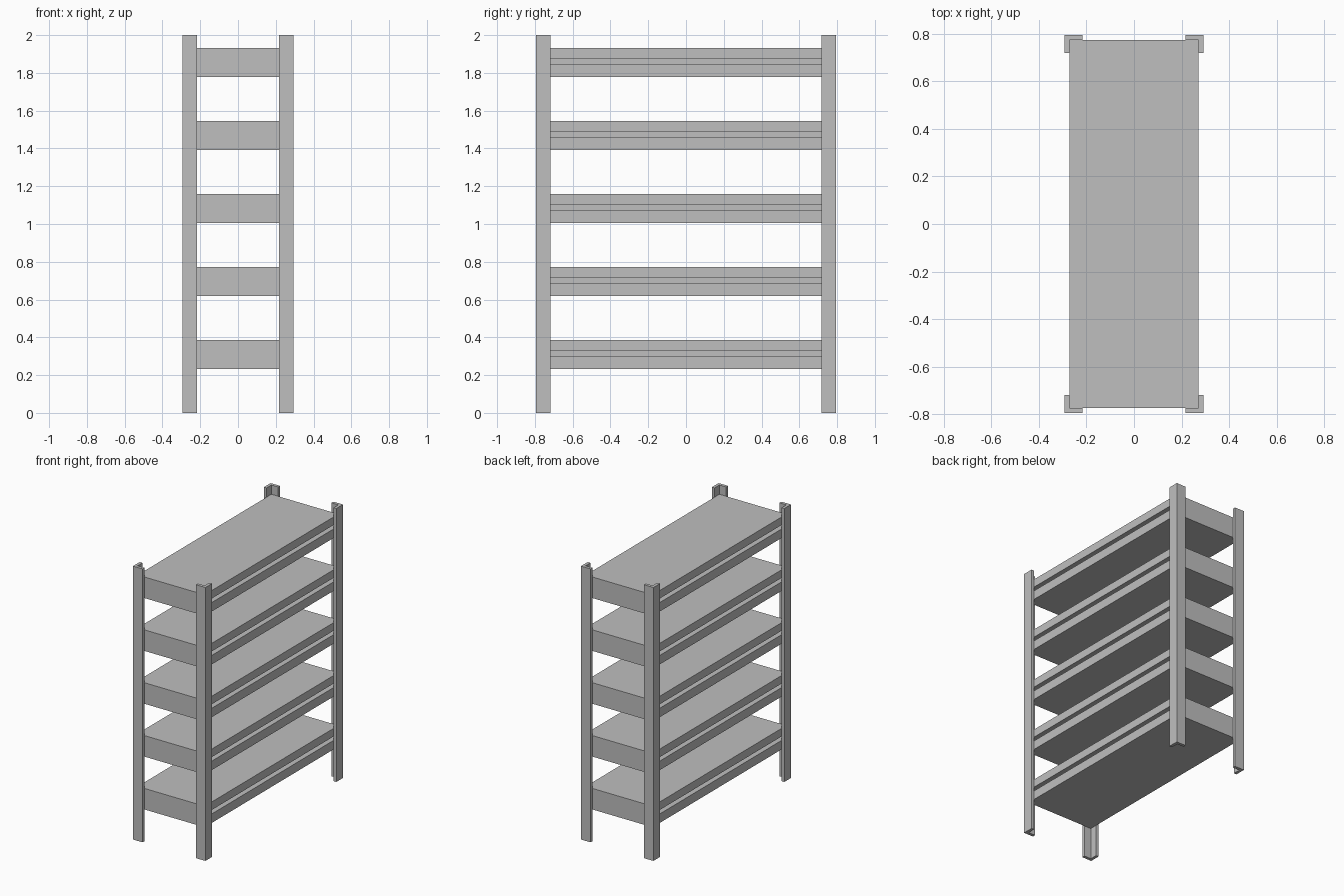
import bpy

cube = bpy.data.objects.get("Cube")
if cube:
    bpy.data.objects.remove(cube, do_unlink=True)

HALF_X, HALF_Y, HEIGHT = 0.293, 0.795, 2.0    # outer size of the rack
LEG, THICK = 0.077, 0.022                     # angle post flange and sheet thickness
SHELF_COUNT, FIRST_Z, STEP = 5, 0.232, 0.3866
SHELF_H, SLOT_LOW, SLOT_HIGH, SLOT_DEPTH = 0.154, 0.066, 0.095, 0.05

steel = bpy.data.materials.new("grey steel")
steel.use_nodes = True
colour = (0.52, 0.52, 0.52, 1)
steel.diffuse_color = colour
steel.node_tree.nodes["Principled BSDF"].inputs["Base Color"].default_value = colour


def extrude_profile(name, profile, place, start, end):
    """Sweep a closed 2D outline between two distances; place maps (a, b, t) to a point."""
    n = len(profile)
    verts = [place(a, b, t) for t in (start, end) for a, b in profile]
    faces = [list(range(n)), list(range(n, 2 * n))]
    faces += [[i, (i + 1) % n, n + (i + 1) % n, n + i] for i in range(n)]
    mesh = bpy.data.meshes.new(name)
    mesh.from_pydata(verts, [], faces)
    mesh.materials.append(steel)
    obj = bpy.data.objects.new(name, mesh)
    bpy.context.collection.objects.link(obj)
    # Make all normals point outwards
    bpy.context.view_layer.objects.active = obj
    obj.select_set(True)
    bpy.ops.object.mode_set(mode='EDIT')
    bpy.ops.mesh.select_all(action='SELECT')
    bpy.ops.mesh.normals_make_consistent(inside=False)
    bpy.ops.object.mode_set(mode='OBJECT')
    obj.select_set(False)
    return obj


# Corner posts: L-shaped angles wrapping the shelf corners
for sx, side in ((1, "left"), (-1, "right")):
    for sy, end in ((-1, "front"), (1, "back")):
        angle = [(0, 0), (LEG, 0), (LEG, THICK), (THICK, THICK), (THICK, LEG), (0, LEG)]
        extrude_profile(f"{end}_{side}_post", angle,
                        lambda a, b, t: (sx * (HALF_X - a), sy * (HALF_Y - b), t),
                        0, HEIGHT)

# Shelves: thick decks with a slot along each long side
w = HALF_X - THICK
half = [(w, 0), (w, SLOT_LOW), (w - SLOT_DEPTH, SLOT_LOW),
        (w - SLOT_DEPTH, SLOT_HIGH), (w, SLOT_HIGH), (w, SHELF_H)]
deck = half + [(-x, z) for x, z in reversed(half)]
length = HALF_Y - THICK
for i in range(SHELF_COUNT):
    base = FIRST_Z + i * STEP
    extrude_profile(f"shelf_{i + 1}", deck,
                    lambda a, b, t: (a, t, base + b), -length, length)
